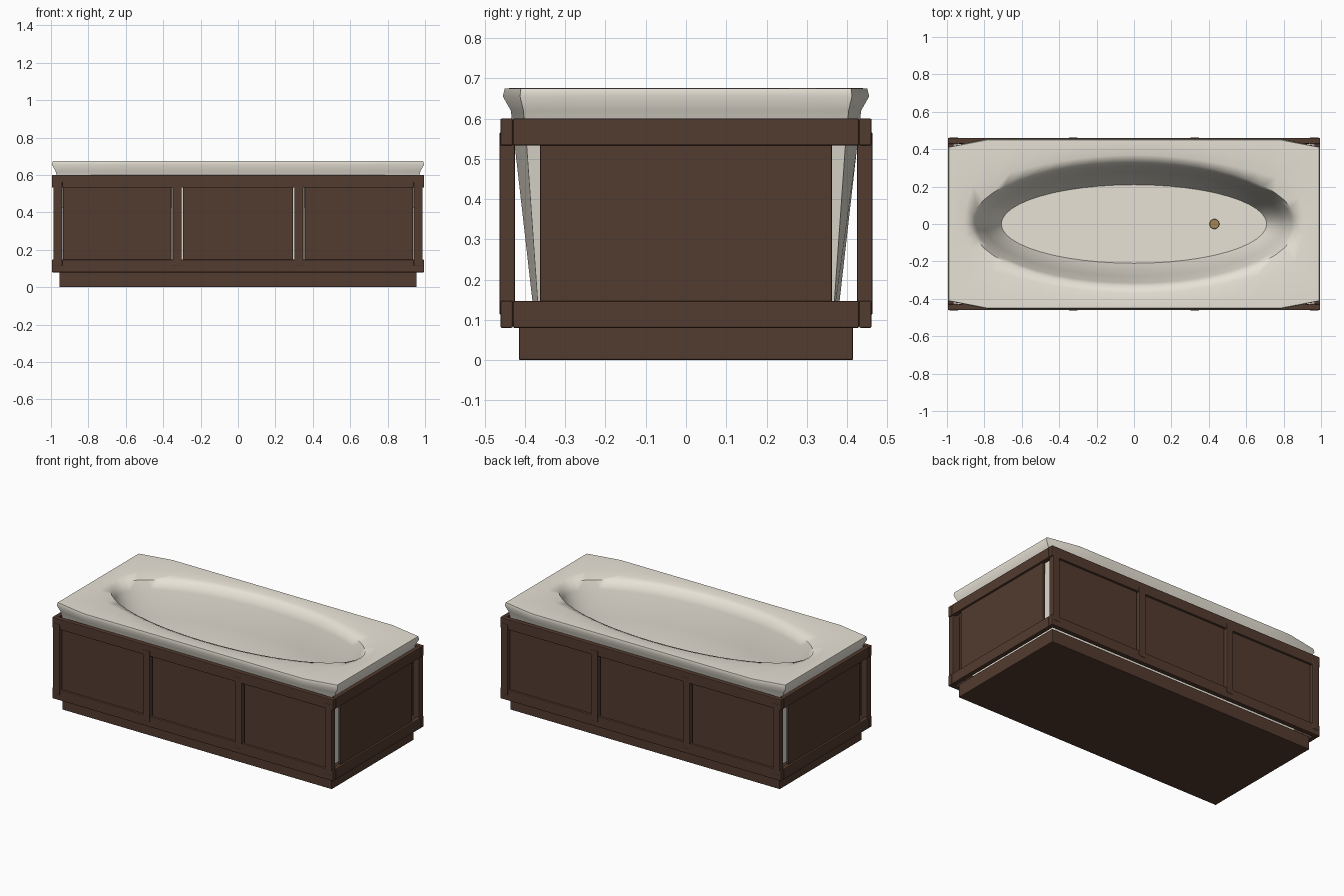
import bpy, bmesh, math

if "Cube" in bpy.data.objects:
    bpy.data.objects.remove(bpy.data.objects["Cube"])


def material(name, color):
    m = bpy.data.materials.new(name)
    m.diffuse_color = (*color, 1)
    m.use_nodes = True
    m.node_tree.nodes["Principled BSDF"].inputs["Base Color"].default_value = m.diffuse_color
    return m


WOOD = material("dark_wood", (0.085, 0.043, 0.028))
ENAMEL = material("cream_enamel", (0.80, 0.76, 0.67))
BRASS = material("brass", (0.36, 0.24, 0.09))


def finish(bm, name, mat):
    bmesh.ops.recalc_face_normals(bm, faces=bm.faces)
    me = bpy.data.meshes.new(name)
    bm.to_mesh(me)
    bm.free()
    me.materials.append(mat)
    ob = bpy.data.objects.new(name, me)
    bpy.context.collection.objects.link(ob)
    return ob


def smooth(ob, angle):
    bpy.ops.object.select_all(action='DESELECT')
    ob.select_set(True)
    bpy.context.view_layer.objects.active = ob
    bpy.ops.object.shade_smooth_by_angle(angle=math.radians(angle))


def box(name, x, y, z, bevel=0.004):
    bm = bmesh.new()
    bmesh.ops.create_cube(bm, size=1)
    for v in bm.verts:
        for i, (a, b) in enumerate((x, y, z)):
            v.co[i] = (a + b) / 2 + v.co[i] * (b - a)
    ob = finish(bm, name, WOOD)
    mod = ob.modifiers.new("soft_edges", 'BEVEL')
    mod.width = bevel
    mod.segments = 2
    return ob


def span(a, b, s):
    return tuple(sorted((a * s, b * s)))


# Recessed plinth
box("plinth", (-0.955, 0.955), (-0.415, 0.415), (0, 0.085))

# Panelled surround: long sides
for side, s in (("front", -1), ("back", 1)):
    for level, z in (("bottom", (0.08, 0.147)), ("top", (0.533, 0.6))):
        box(f"{side}_{level}_rail", (-0.995, 0.995), span(0.43, 0.461, s), z)
    for i, x in enumerate((-0.963, -0.325, 0.325, 0.963)):
        box(f"{side}_stile_{i + 1}", (x - 0.024, x + 0.024), span(0.425, 0.4635, s), (0.113, 0.566))
    for i, x in enumerate(((-0.936, -0.356), (-0.294, 0.294), (0.356, 0.936))):
        box(f"{side}_panel_{i + 1}", x, span(0.428, 0.447, s), (0.14, 0.54))

# Panelled surround: short ends
for side, s in (("left", -1), ("right", 1)):
    for level, z in (("bottom", (0.08, 0.147)), ("top", (0.533, 0.6))):
        box(f"{side}_{level}_rail", span(0.965, 0.995, s), (-0.43, 0.43), z)
    box(f"{side}_panel", span(0.963, 0.982, s), (-0.363, 0.363), (0.14, 0.54))

# Tub: rectangular outer shell lofted into an oval bowl
N = 48
RECT, OVAL = 0, 1
profile = [
    (RECT, 0.88, 0.375, 0.09),
    (RECT, 0.955, 0.425, 0.53),
    (RECT, 0.975, 0.435, 0.62),
    (RECT, 0.995, 0.455, 0.655),
    (RECT, 0.99, 0.450, 0.675),
    (0.35, 0.0, 0.0, 0.676),
    (OVAL, 0.87, 0.335, 0.662),
    (OVAL, 0.845, 0.315, 0.61),
    (OVAL, 0.80, 0.28, 0.45),
    (OVAL, 0.755, 0.245, 0.28),
    (OVAL, 0.71, 0.21, 0.20),
]


def outline(kind, a, b, t):
    c, s = math.cos(t), math.sin(t)
    if kind == OVAL:
        return a * c, b * s
    if kind == RECT:
        r = min(a / max(abs(c), 1e-6), b / max(abs(s), 1e-6))
        return r * c, r * s
    p, q = outline(RECT, 0.99, 0.45, t), outline(OVAL, 0.87, 0.335, t)
    return tuple(u + (v - u) * kind * 2 for u, v in zip(p, q))


bm = bmesh.new()
rings = []
for kind, a, b, z in profile:
    rings.append([bm.verts.new((*outline(kind, a, b, math.tau * i / N), z)) for i in range(N)])
for lo, hi in zip(rings, rings[1:]):
    for i in range(N):
        j = (i + 1) % N
        bm.faces.new((lo[i], lo[j], hi[j], hi[i]))
bm.faces.new(rings[0][::-1])
bm.faces.new(rings[-1])
smooth(finish(bm, "tub", ENAMEL), 55)

# Drain in the tub floor
bm = bmesh.new()
bmesh.ops.create_cone(bm, cap_ends=True, segments=24, radius1=0.027, radius2=0.025, depth=0.012)
drain = finish(bm, "drain", BRASS)
drain.location = (0.43, 0, 0.204)
smooth(drain, 30)
